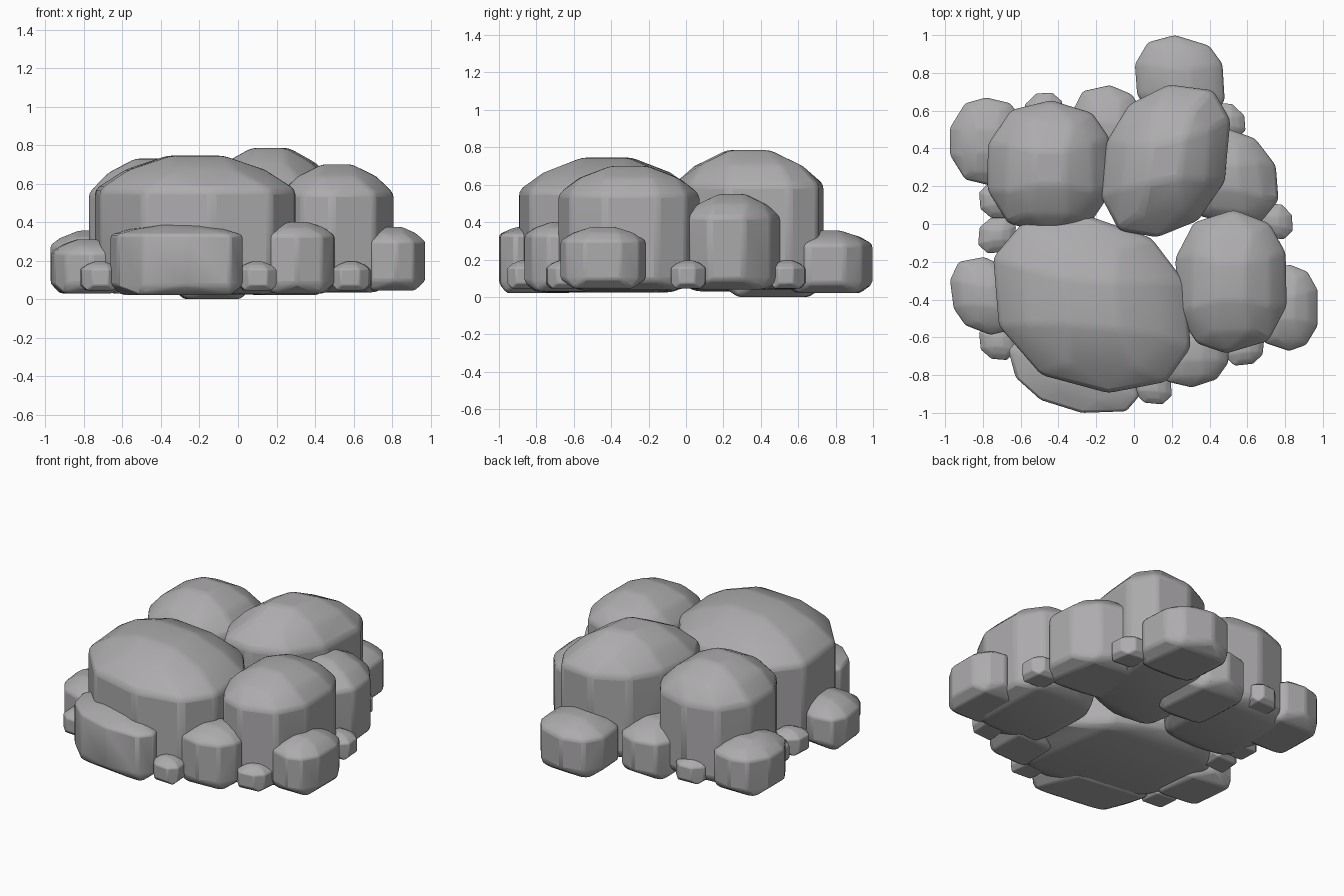
import bpy, bmesh, math, random

if "Cube" in bpy.data.objects:
    bpy.data.objects.remove(bpy.data.objects["Cube"])
random.seed(4)

stone = bpy.data.materials.new("stone_grey")
stone.diffuse_color = (.42, .41, .42, 1)
stone.use_nodes = True
stone.node_tree.nodes["Principled BSDF"].inputs["Base Color"].default_value = stone.diffuse_color


def outline(sides, skew):
    """Rounded unit polygon, slanted by skew, fitted to -1..1 both ways."""
    pts = []
    for i in range(sides):
        a = 2 * math.pi * (i + .5) / sides + random.uniform(-.07, .07)
        c, s = math.cos(a), math.sin(a)
        x = math.copysign(abs(c) ** .86, c)
        y = math.copysign(abs(s) ** .86, s)
        pts.append((x + skew * y, y + skew * x))
    xs, ys = [p[0] for p in pts], [p[1] for p in pts]
    return [(2 * (x - min(xs)) / (max(xs) - min(xs)) - 1,
             2 * (y - min(ys)) / (max(ys) - min(ys)) - 1) for x, y in pts]


def rock(name, x0, x1, y0, y1, z0, wall, top, skew=0.0, sides=10):
    """Boulder: hull of a four-cornered foot, upright wall and faceted dome."""
    ring = outline(sides, skew)
    box = [(sx + skew * sy, sy + skew * sx) for sx in (-1, 1) for sy in (-1, 1)]
    cx, cy, hx, hy = (x0 + x1) / 2, (y0 + y1) / 2, (x1 - x0) / 2, (y1 - y0) / 2
    foot = min(.05, .25 * (wall - z0))
    rise = top - wall
    layers = [(box, .68, z0), (ring, 1, z0 + foot), (ring, 1, wall),
              (outline(8, skew), .70, wall + .58 * rise), (box, .26, top)]
    bm = bmesh.new()
    for pts, k, z in layers:
        for x, y in pts:
            bm.verts.new((cx + x * k * hx, cy + y * k * hy, z))
    bmesh.ops.convex_hull(bm, input=bm.verts[:])
    bmesh.ops.dissolve_limit(bm, angle_limit=math.radians(4),
                             verts=bm.verts[:], edges=bm.edges[:])
    bmesh.ops.recalc_face_normals(bm, faces=bm.faces[:])
    mesh = bpy.data.meshes.new(name)
    bm.to_mesh(mesh)
    bm.free()
    mesh.materials.append(stone)
    ob = bpy.data.objects.new(name, mesh)
    bpy.context.collection.objects.link(ob)
    # worn edges
    bev = ob.modifiers.new("worn_edges", "BEVEL")
    bev.width = .07 * min(hx, hy)
    bev.segments = 2
    bev.limit_method = 'ANGLE'
    bev.angle_limit = math.radians(14)
    bpy.ops.object.select_all(action='DESELECT')
    ob.select_set(True)
    bpy.context.view_layer.objects.active = ob
    bpy.ops.object.shade_smooth_by_angle(angle=math.radians(25))


# large boulders
rock("main_boulder", -.745, .30, -.895, .05, .025, .57, .745, -.1)
rock("right_boulder", .22, .808, -.685, .075, .035, .55, .70)
rock("back_boulder", -.175, .51, -.07, .738, .04, .60, .785, .12)
rock("back_left_boulder", -.775, -.12, -.06, .655, .03, .55, .73)
rock("right_back_boulder", .20, .765, -.01, .51, .04, .43, .55, -.1)

# medium stones round the edge
rock("front_slab", -.665, .027, -1.0, -.58, .02, .335, .385, -.2)
rock("front_right_stone", .125, .505, -.865, -.48, .03, .33, .40, .05)
rock("far_right_stone", .64, .972, -.672, -.215, .045, .30, .375)
rock("left_stone", -.974, -.60, -.587, -.175, .03, .24, .31, -.1)
rock("left_back_stone", -.974, -.58, .205, .67, .035, .28, .355)
rock("far_back_stone", .005, .48, .52, 1.0, .02, .28, .355, -.05)
rock("back_stone", -.34, .07, .20, .735, 0, .25, .33, -.05)

# pebbles
pebbles = [(-.72, -.625), (.10, -.86), (.59, -.655), (.74, .015),
           (.49, .545), (-.48, .60), (-.725, -.06), (-.72, .125)]
for i, (x, y) in enumerate(pebbles):
    rock(f"pebble_{i + 1}", x - .1, x + .1, y - .095, y + .095, .045, .155, .195,
         random.uniform(-.1, .1), 8)
